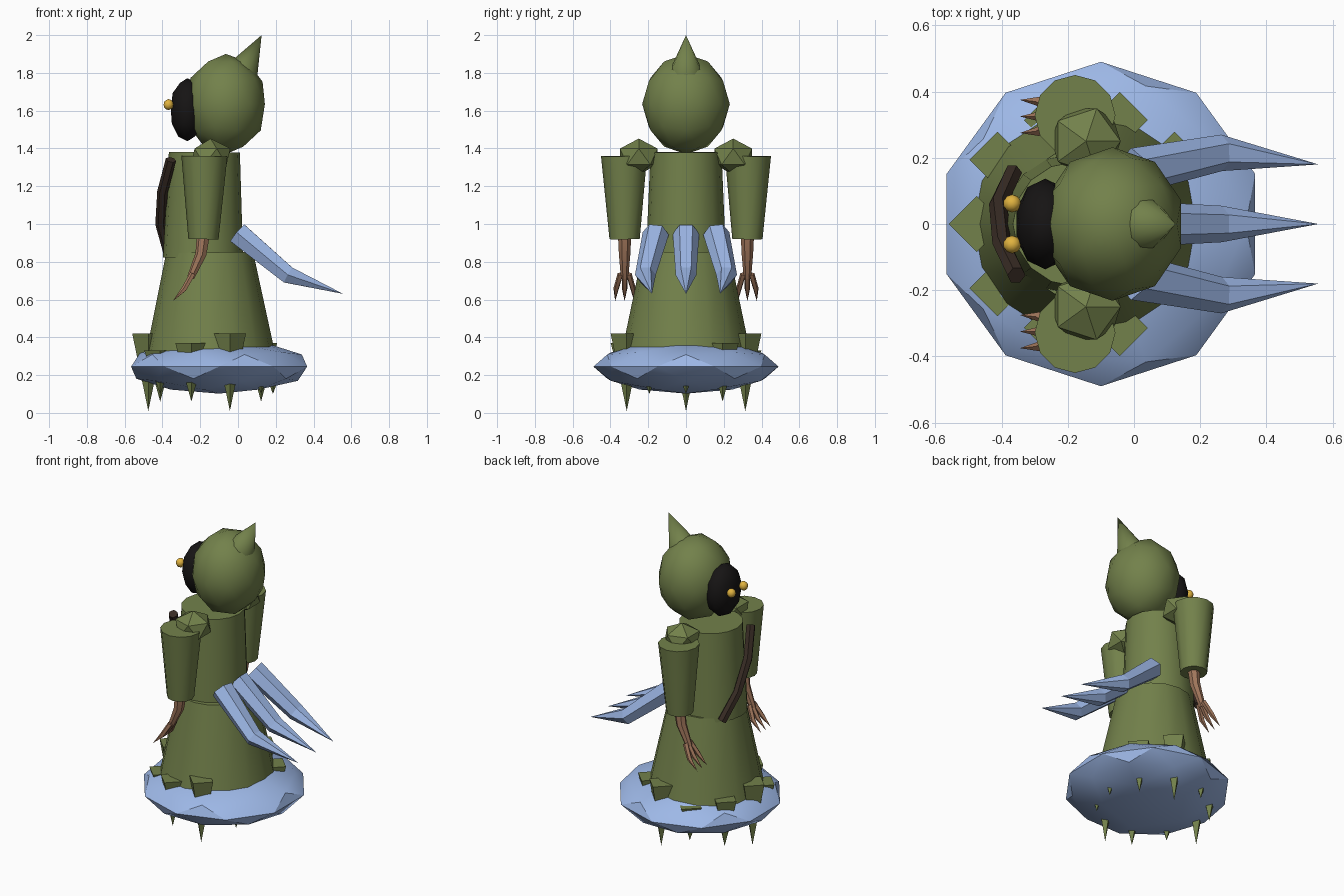
import bpy, bmesh, math
from mathutils import Vector

if "Cube" in bpy.data.objects:
    bpy.data.objects.remove(bpy.data.objects["Cube"])


def material(name, rgb):
    m = bpy.data.materials.new(name)
    m.diffuse_color = (*rgb, 1)
    m.use_nodes = True
    m.node_tree.nodes["Principled BSDF"].inputs["Base Color"].default_value = m.diffuse_color
    return m


OLIVE = material("olive_cloth", (0.17, 0.22, 0.07))
BLUE = material("pale_blue", (0.34, 0.48, 0.80))
SKIN = material("tan_skin", (0.37, 0.19, 0.11))
STRAP = material("dark_leather", (0.04, 0.025, 0.018))
BLACK = material("black", (0.008, 0.007, 0.007))
GOLD = material("gold", (0.75, 0.45, 0.05))


def finish(name, bm, mat, smooth):
    bmesh.ops.remove_doubles(bm, verts=bm.verts, dist=1e-4)
    bmesh.ops.recalc_face_normals(bm, faces=bm.faces)
    me = bpy.data.meshes.new(name)
    bm.to_mesh(me)
    bm.free()
    ob = bpy.data.objects.new(name, me)
    bpy.context.collection.objects.link(ob)
    me.materials.append(mat)
    if smooth:
        bpy.ops.object.select_all(action='DESELECT')
        ob.select_set(True)
        bpy.context.view_layer.objects.active = ob
        bpy.ops.object.shade_smooth_by_angle(angle=math.radians(smooth))
    return ob


def loft(name, path, radii, seg, mat, smooth=35, flat=1.0, phase=0.0):
    """Skin rings along a path; flat scales the ring thickness against its y width."""
    pts = [Vector(p) for p in path]
    bm, rings = bmesh.new(), []
    for i, (p, r) in enumerate(zip(pts, radii)):
        t = (pts[min(i + 1, len(pts) - 1)] - pts[max(i - 1, 0)]).normalized()
        u = Vector((0, 1, 0)).cross(t).normalized()
        v = t.cross(u)
        ring = []
        for k in range(seg):
            a = 2 * math.pi * k / seg + phase
            ring.append(bm.verts.new(p + u * r * flat * math.cos(a) + v * r * math.sin(a)))
        rings.append(ring)
    for a, b in zip(rings, rings[1:]):
        for k in range(seg):
            n = (k + 1) % seg
            bm.faces.new((a[k], a[n], b[n], b[k]))
    bm.faces.new(rings[0])
    bm.faces.new(rings[-1])
    return finish(name, bm, mat, smooth)


def ball(name, center, scale, mat, sub=2, smooth=40):
    bm = bmesh.new()
    bmesh.ops.create_icosphere(bm, subdivisions=sub, radius=1)
    bmesh.ops.scale(bm, vec=scale, verts=bm.verts)
    bmesh.ops.translate(bm, vec=center, verts=bm.verts)
    return finish(name, bm, mat, smooth)


# Floating base and robe
ball("cloud_base", (-0.10, 0, 0.245), (0.49, 0.49, 0.143), BLUE, 2, 30)
loft("robe_skirt", [(-0.145, 0, 0.25), (-0.15, 0, 0.85)], (0.355, 0.23), 16, OLIVE)
loft("robe_torso", [(-0.185, 0, 0.82), (-0.178, 0, 1.38)], (0.212, 0.188), 16, OLIVE)

# Ragged hem spikes: three lengths repeating around the skirt
for i in range(10):
    a = math.radians(36 * i)
    x, y = -0.145 + 0.33 * math.cos(a), 0.33 * math.sin(a)
    h = (0.115, 0.155, 0.205)[i % 3]
    loft(f"hem_spike_{i}", [(x, y, 0.215 + h), (x, y, 0.215 - h)], (0.085, 0), 4, OLIVE, 0)

# Hood, face and eyes
ball("hood", (-0.065, 0, 1.635), (0.218, 0.232, 0.265), OLIVE)
loft("hood_tip", [(0.02, 0, 1.80), (0.125, 0, 2.0)], (0.09, 0), 10, OLIVE, 50)
ball("face", (-0.268, 0, 1.605), (0.092, 0.137, 0.167), BLACK)
for s in (-1, 1):
    ball("eye", (-0.368, s * 0.062, 1.632), (0.027, 0.027, 0.029), GOLD)

# Diagonal chest strap
loft("chest_strap", [(-0.355, -0.155, 1.34), (-0.40, -0.06, 1.17), (-0.41, 0.06, 1.0), (-0.365, 0.155, 0.84)],
     (0.028,) * 4, 6, STRAP, 30)

# Arms: shoulder, sleeve, forearm and three fingers per side
for s in (-1, 1):
    side = "left" if s > 0 else "right"
    ball(f"{side}_shoulder", (-0.145, s * 0.25, 1.357), (0.117, 0.117, 0.095), OLIVE, 1, 30)
    loft(f"{side}_sleeve", [(-0.178, s * 0.328, 1.36), (-0.183, s * 0.325, 0.92)],
         (0.122, 0.08), 12, OLIVE)
    loft(f"{side}_forearm",
         [(-0.18, s * 0.325, 0.96), (-0.195, s * 0.325, 0.84), (-0.25, s * 0.325, 0.715)],
         (0.037, 0.031, 0.02), 7, SKIN)
    for k in (-1, 0, 1):
        y = s * 0.325
        loft(f"{side}_finger_{k + 2}",
             [(-0.24, y + k * 0.022, 0.735), (-0.285, y + k * 0.045, 0.655),
              (-0.345, y + k * 0.05, 0.592)],
             (0.016, 0.015, 0), 5, SKIN)

# Tail feathers
for k in (-1, 0, 1):
    loft(f"tail_feather_{k + 2}",
         [(0.0, k * 0.16, 0.95), (0.265, k * 0.215, 0.73), (0.557, k * 0.18, 0.63)],
         (0.07, 0.055, 0), 6, BLUE, 0, flat=0.95, phase=math.radians(30))
